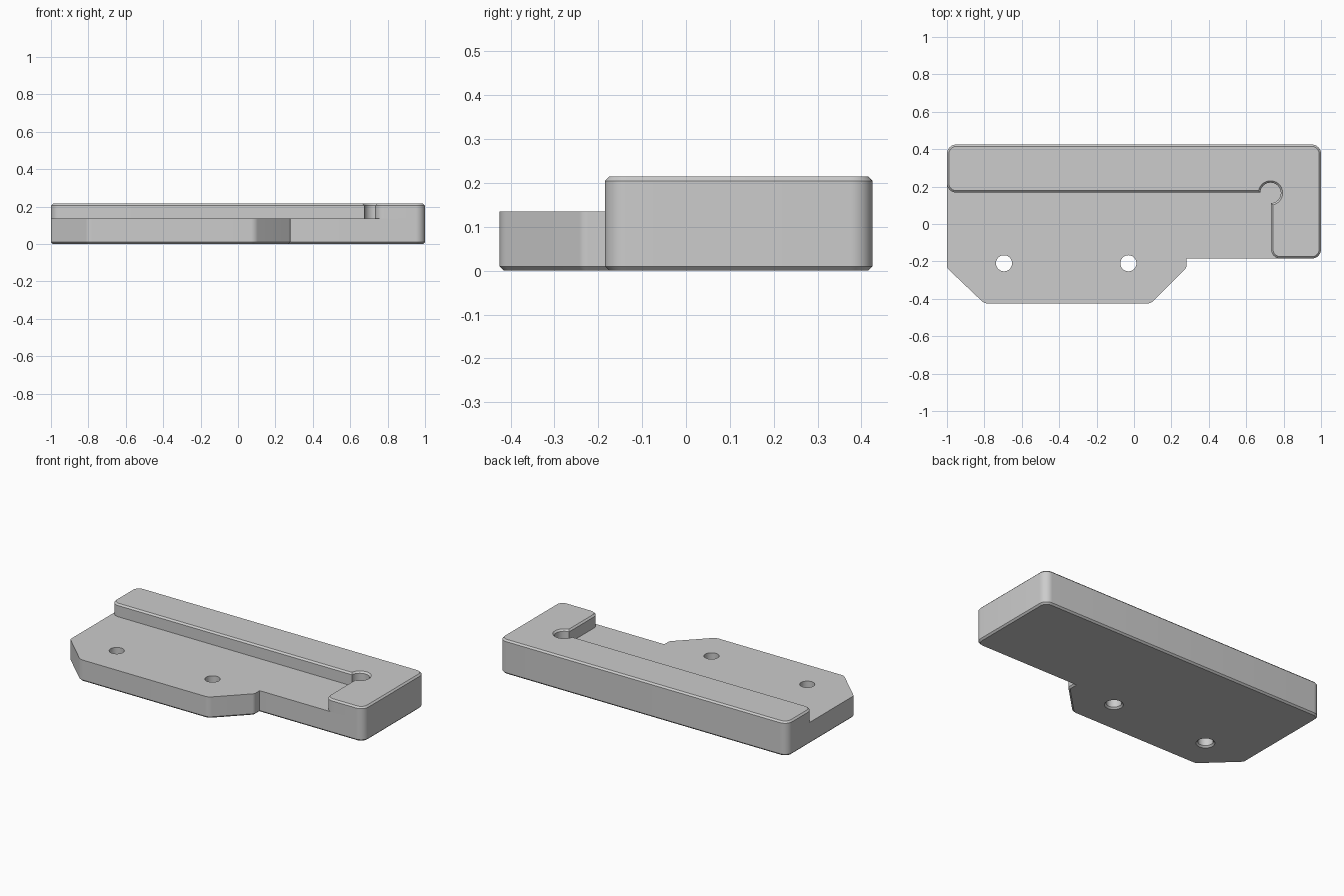
import bpy, bmesh, math
from mathutils import Vector

cube = bpy.data.objects.get("Cube")
if cube:
    bpy.data.objects.remove(cube)

grey = bpy.data.materials.new("light grey")
grey.use_nodes = True
colour = (0.604, 0.604, 0.604, 1)
grey.diffuse_color = colour
grey.node_tree.nodes["Principled BSDF"].inputs["Base Color"].default_value = colour

DECK, TOP, CHAMFER = 0.135, 0.215, 0.01


def rounded(corners, steps=10):
    """Outline from (x, y, radius) corners, each replaced by a tangent arc."""
    points = []
    for i, (x, y, r) in enumerate(corners):
        p = Vector((x, y))
        if r == 0:
            points.append(p)
            continue
        a = (Vector(corners[i - 1][:2]) - p).normalized()
        b = (Vector(corners[(i + 1) % len(corners)][:2]) - p).normalized()
        half = a.angle(b) / 2
        centre = p + (a + b).normalized() * r / math.sin(half)
        start = (p + a * r / math.tan(half) - centre).normalized()
        end = (p + b * r / math.tan(half) - centre).normalized()
        for k in range(steps + 1):
            points.append(centre + start.slerp(end, k / steps) * r)
    return points


def inset(points, amount):
    """Shift a counter-clockwise outline inward with mitred corners."""
    result = []
    for i, p in enumerate(points):
        before = (p - points[i - 1]).normalized()
        after = (points[(i + 1) % len(points)] - p).normalized()
        n1, n2 = Vector((-before.y, before.x)), Vector((-after.y, after.x))
        result.append(p + (n1 + n2) * amount / (1 + n1.dot(n2)))
    return result


def solid(name, outline, levels):
    """Stack the outline at (height, inset) levels and cap both ends."""
    bm = bmesh.new()
    rings = []
    for z, amount in levels:
        ring = inset(outline, amount) if amount else outline
        rings.append([bm.verts.new((p.x, p.y, z)) for p in ring])
    n = len(outline)
    for low, high in zip(rings, rings[1:]):
        for i in range(n):
            j = (i + 1) % n
            bm.faces.new((low[i], low[j], high[j], high[i]))
    bm.faces.new(rings[0][::-1])
    bm.faces.new(rings[-1])
    mesh = bpy.data.meshes.new(name)
    bm.to_mesh(mesh)
    bm.free()
    mesh.materials.append(grey)
    obj = bpy.data.objects.new(name, mesh)
    bpy.context.collection.objects.link(obj)
    return obj


def combine(target, tool, operation):
    """Apply a boolean and discard the tool."""
    mod = target.modifiers.new(operation.lower(), "BOOLEAN")
    mod.operation, mod.object, mod.solver = operation, tool, "EXACT"
    bpy.context.view_layer.objects.active = target
    bpy.ops.object.modifier_apply(modifier=mod.name)
    bpy.data.objects.remove(tool)


def arc(x, y, r, start, end, steps):
    angles = [math.radians(start + (end - start) * k / steps) for k in range(steps + 1)]
    return [(x + r * math.cos(a), y + r * math.sin(a), 0) for a in angles]


# Base plate with the mounting flange at the front
back = [(1, 0.425, 0.05), (-1, 0.425, 0.05)]
plate = solid("base_plate", rounded([
    (-1, -0.235, 0.03), (-0.8, -0.425, 0.05), (0.09, -0.425, 0.05),
    (0.28, -0.235, 0.03), (0.28, -0.185, 0), (1, -0.185, 0.05)] + back),
    [(0, CHAMFER), (CHAMFER, 0), (DECK, 0)])

# Raised L-shaped fence with a round relief in its inner corner
relief = arc(0.73, 0.166, 0.055, 178, -87, 30)
fence = solid("fence", rounded(
    [(-1, 0.168, 0.05)] + relief + [(0.733, -0.185, 0.05), (1, -0.185, 0.05)] + back),
    [(DECK, 0), (TOP - CHAMFER, 0), (TOP, CHAMFER)])
combine(plate, fence, "UNION")

# Mounting holes, countersunk from below
for x in (-0.695, -0.03):
    circle = [Vector(p[:2]) for p in arc(x, -0.21, 0.043, 0, 352.5, 47)]
    cutter = solid("hole_cutter", circle,
                   [(-0.01, -0.02), (CHAMFER, 0), (TOP, 0)])
    combine(plate, cutter, "DIFFERENCE")

plate.name = "corner_fence_plate"
plate.select_set(True)
bpy.context.view_layer.objects.active = plate
bpy.ops.object.shade_smooth_by_angle(angle=math.radians(25))
